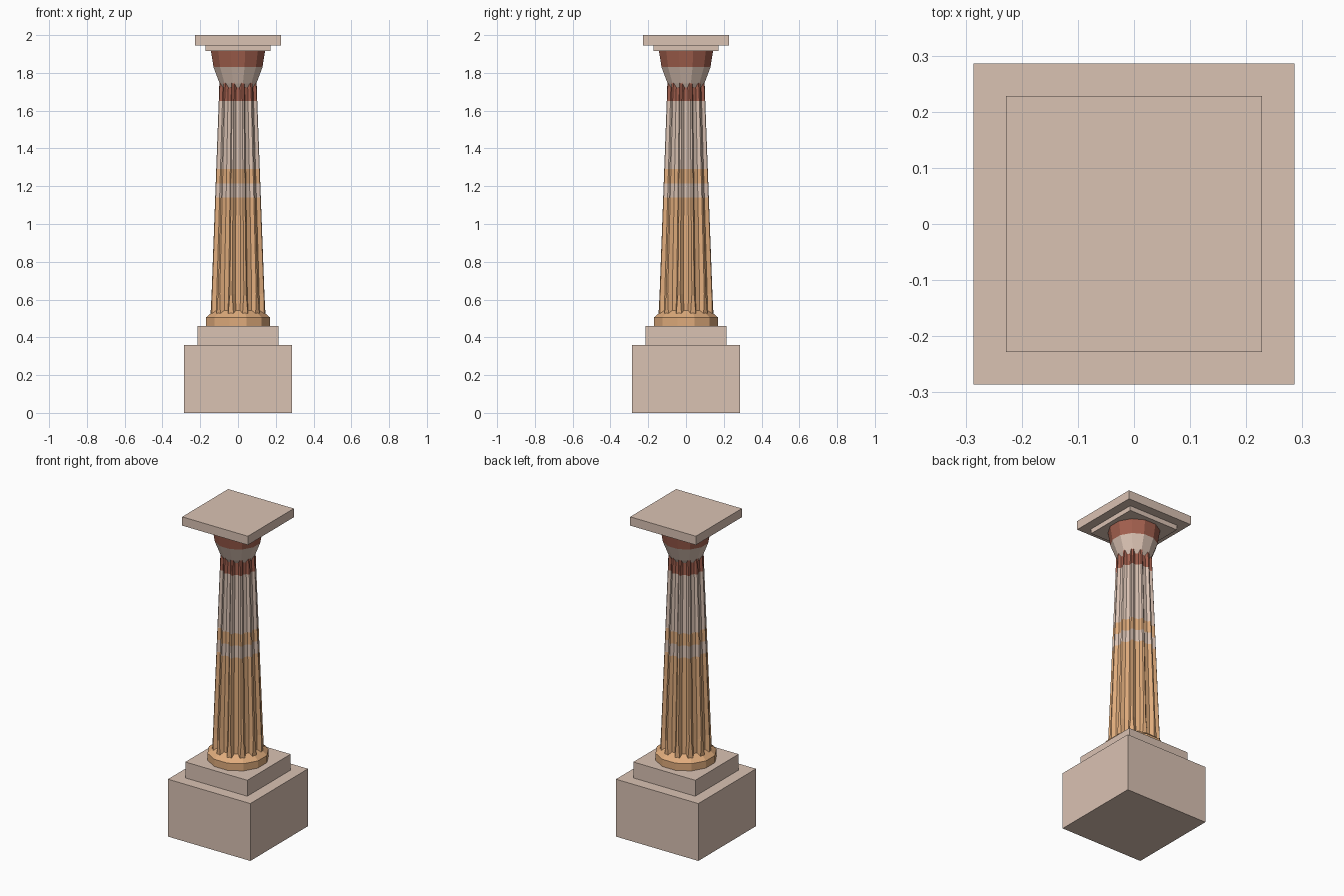
import bpy, bmesh
from math import sin, cos, radians

default = bpy.data.objects.get("Cube")
if default:
    bpy.data.objects.remove(default, do_unlink=True)


def make_material(name, rgb):
    m = bpy.data.materials.new(name)
    m.use_nodes = True
    m.diffuse_color = (*rgb, 1)
    m.node_tree.nodes["Principled BSDF"].inputs["Base Color"].default_value = (*rgb, 1)
    return m


STONE = make_material("pale stone", (0.70, 0.54, 0.45))
OCHRE = make_material("ochre paint", (0.74, 0.41, 0.20))
RED = make_material("brick red paint", (0.36, 0.115, 0.075))
MATERIALS = [STONE, OCHRE, RED]
SIDES = 12
STEP = 360 / SIDES


def finish(name, bm, mats):
    bmesh.ops.recalc_face_normals(bm, faces=bm.faces)
    mesh = bpy.data.meshes.new(name)
    bm.to_mesh(mesh)
    bm.free()
    for m in mats:
        mesh.materials.append(m)
    obj = bpy.data.objects.new(name, mesh)
    bpy.context.collection.objects.link(obj)
    return obj


def slab(name, half, z0, z1):
    """Square stone block between two heights."""
    bm = bmesh.new()
    bmesh.ops.create_cube(bm, size=1)
    for v in bm.verts:
        v.co = (v.co.x * 2 * half, v.co.y * 2 * half, z0 if v.co.z < 0 else z1)
    finish(name, bm, [STONE])


def loft(name, sections, color_rule):
    """Join closed rings of points, cap the ends, colour faces by height."""
    bm = bmesh.new()
    rings = [[bm.verts.new(p) for p in s] for s in sections]
    for a, b in zip(rings, rings[1:]):
        for i in range(len(a)):
            j = (i + 1) % len(a)
            bm.faces.new((a[i], a[j], b[j], b[i]))
    bm.faces.new(rings[0])
    bm.faces.new(rings[-1])
    for f in bm.faces:
        f.material_index = color_rule(f.calc_center_median().z)
    return finish(name, bm, MATERIALS)


def polygon_ring(r, z):
    angles = [radians(STEP * (k + 0.5)) for k in range(SIDES)]
    return [(r * cos(a), r * sin(a), z) for a in angles]


def fluted_ring(z, ridge):
    """Tapering section with a hollow in the middle of every side."""
    t = (z - 0.53) / 1.21
    r = 0.147 - 0.046 * t
    depth = 0.021 - 0.007 * t
    half = STEP / 2 - ridge
    points = []
    for k in range(SIDES):
        for offset, cut in ((-1, 0), (-0.5, 1), (0.5, 1), (1, 0)):
            a = radians(STEP * k + offset * half)
            d = r - cut * depth
            points.append((d * cos(a), d * sin(a), z))
    return points


def shaft_color(z):
    if z > 1.65:
        return 2
    return 1 if z < 1.14 or 1.215 < z < 1.29 else 0


# Square pedestal and top slabs
slab("plinth", 0.286, 0, 0.36)
slab("upper_plinth", 0.215, 0.36, 0.46)
slab("abacus_lower", 0.172, 1.915, 1.945)
slab("abacus", 0.228, 1.945, 2.0)

# Faceted base ring with a sloping top
loft("base_ring", [polygon_ring(r, z) for r, z in
                   ((0.176, 0.46), (0.176, 0.505), (0.115, 0.555))], lambda z: 1)

# Fluted shaft, its ridges widening at both ends
loft("fluted_shaft", [fluted_ring(z, ridge) for z, ridge in
                      ((0.5, 6), (0.53, 5.5), (0.63, 2.5), (1.14, 2.5), (1.215, 2.5),
                       (1.29, 2.5), (1.65, 2.5), (1.70, 2.5), (1.78, 5))], shaft_color)

# Flaring capital
loft("capital", [polygon_ring(r, z) for r, z in
                 ((0.084, 1.712), (0.101, 1.745), (0.134, 1.83), (0.148, 1.915))],
     lambda z: 2 if z > 1.83 else 0)
